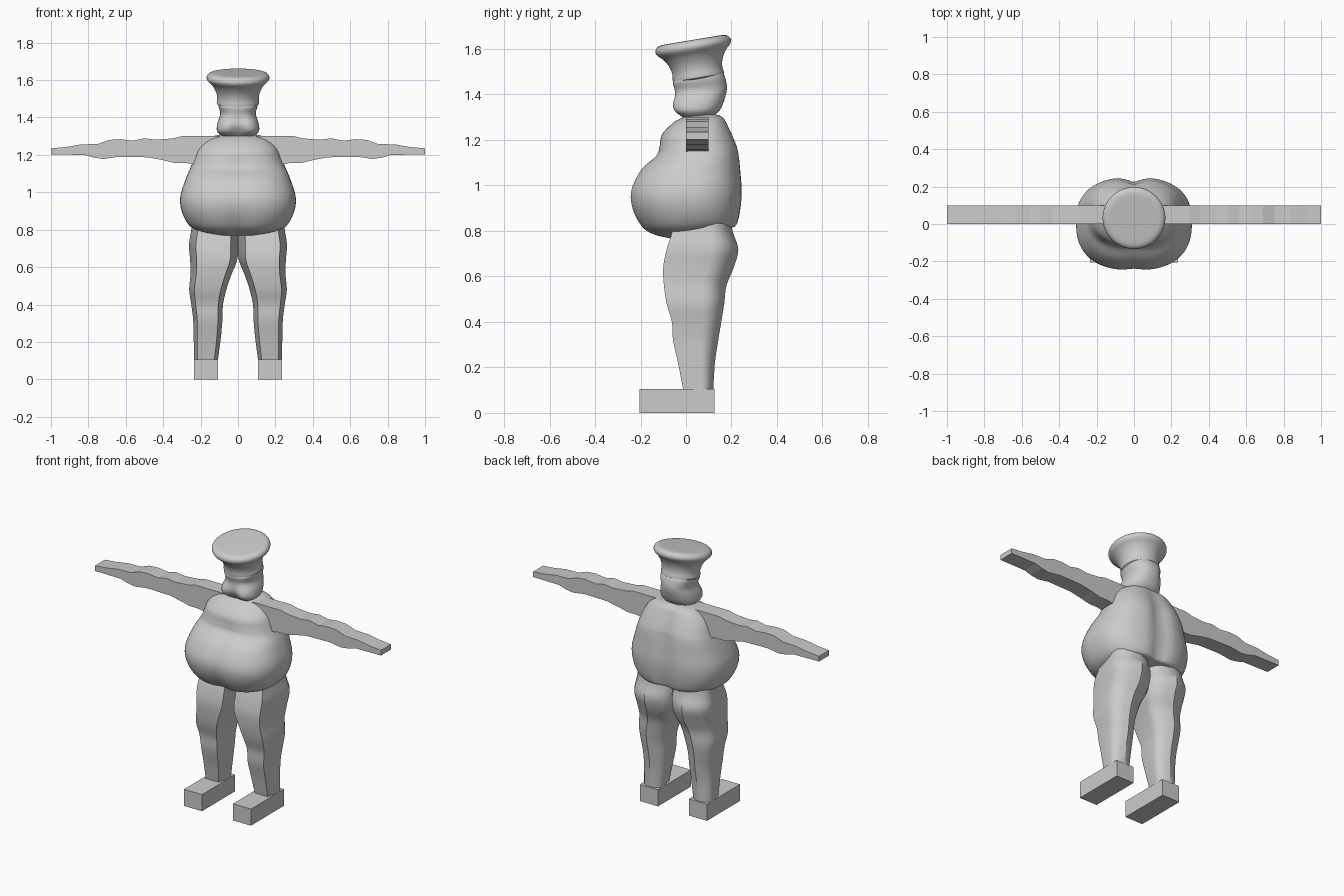
import bpy, bmesh, math

if "Cube" in bpy.data.objects:
    bpy.data.objects.remove(bpy.data.objects["Cube"])


def make(name, verts, faces, angle=None, mirror=False):
    me = bpy.data.meshes.new(name)
    me.from_pydata(verts, [], faces)
    bm = bmesh.new()
    bm.from_mesh(me)
    bmesh.ops.recalc_face_normals(bm, faces=bm.faces)
    bm.to_mesh(me)
    bm.free()
    if angle:
        me.polygons.foreach_set("use_smooth", [True] * len(me.polygons))
        me.set_sharp_from_angle(angle=math.radians(angle))
    ob = bpy.data.objects.new(name, me)
    bpy.context.collection.objects.link(ob)
    if mirror:
        ob.modifiers.new("Mirror", 'MIRROR').use_mirror_merge = False
    return ob


def spline(rows, steps):
    # Catmull-Rom through all row values
    out = []
    for i in range(len(rows) - 1):
        a, b = rows[max(i - 1, 0)], rows[i]
        c, d = rows[i + 1], rows[min(i + 2, len(rows) - 1)]
        for s in range(steps):
            t = s / steps
            out.append([q + .5 * t * (r - p + t * (2*p - 5*q + 4*r - w + t * (3*(q - r) + w - p)))
                        for p, q, r, w in zip(a, b, c, d)])
    return out + [list(rows[-1])]


def skin(name, rings, angle, mirror=False):
    n = len(rings[0])
    verts = [v for ring in rings for v in ring]
    faces = [(k*n + i, k*n + (i + 1) % n, k*n + n + (i + 1) % n, k*n + n + i)
             for k in range(len(rings) - 1) for i in range(n)]
    faces += [tuple(range(n)), tuple(range(len(verts) - n, len(verts)))]
    return make(name, verts, faces, angle, mirror)


def blob_ring(row, mid, power, n=64):
    # rounded section with a soft cleft at the front and back
    zf, zb, hw, yf, yb, cf, cb = row
    ym = yf + (yb - yf) * mid
    ring = []
    for i in range(n):
        a = 2 * math.pi * i / n
        c, s = math.cos(a), math.sin(a)
        x = hw * math.copysign(abs(c) ** (2 / power), c)
        d = abs(s) ** (2 / power)
        dip = math.exp(-(x / .05) ** 2)
        y = ym + (yb - ym) * d if s > 0 else ym - (ym - yf) * d
        z = zf + (zb - zf) * (y - yf) / (yb - yf)
        y += cf * dip if s < 0 else -cb * dip
        ring.append((x, y, z))
    return ring


# torso with hanging belly: front z, back z, half width, front y, back y, clefts
torso = [(1.305, 1.315, .08, 0, .12, 0, 0),
         (1.28, 1.30, .155, -.05, .165, 0, .005),
         (1.225, 1.25, .21, -.105, .195, 0, .012),
         (1.17, 1.175, .238, -.12, .228, .005, .02),
         (1.13, 1.13, .255, -.135, .238, .008, .025),
         (1.07, 1.07, .28, -.2, .244, .008, .025),
         (.98, .98, .308, -.244, .25, .008, .025),
         (.90, .91, .303, -.24, .246, .012, .025),
         (.82, .85, .27, -.2, .236, .02, .025),
         (.785, .82, .225, -.15, .222, .02, .02),
         (.768, .815, .15, -.085, .19, .02, .01)]
skin("torso", [blob_ring(r, .52, 2.5) for r in spline(torso, 5)], 40)

# head with two jowls
head = [(1.47, 1.50, .10, -.05, .16, 0, 0),
        (1.45, 1.475, .105, -.057, .172, 0, 0),
        (1.41, 1.43, .095, -.052, .18, .004, 0),
        (1.36, 1.38, .11, -.075, .17, .025, 0),
        (1.325, 1.33, .112, -.068, .148, .035, 0),
        (1.30, 1.30, .085, -.03, .11, .02, 0)]
skin("head", [blob_ring(r, .5, 2.3) for r in spline(head, 5)], 40)

# flared hat, leaning forward
hat_profile = [(.09, -.01), (.113, .0), (.111, .03), (.118, .065), (.138, .10),
               (.160, .122), (.168, .138), (.163, .155), (.145, .166), (.115, .168)]
hat = skin("hat", [[(r * math.cos(2*math.pi*i/48), r * math.sin(2*math.pi*i/48), z)
                    for i in range(48)] for r, z in spline(hat_profile, 3)], 40)
hat.location = (0, .055, 1.474)
hat.rotation_euler = (math.radians(9.5), 0, 0)

# legs: z, inner x, outer x, front y, back y
leg = [(.90, -.0, .24, -.04, .19), (.80, .0, .25, -.06, .205), (.72, .0, .262, -.085, .23),
       (.64, .004, .256, -.1, .21), (.56, .035, .254, -.097, .178), (.48, .062, .261, -.085, .168),
       (.40, .08, .25, -.062, .155), (.32, .083, .24, -.057, .142), (.22, .092, .237, -.035, .127),
       (.10, .108, .235, -.012, .12)]


def leg_ring(row):
    # flat front, flat sides, rounded back with a slight centre ridge
    z, xi, xo, yf, yb = row
    w, d = xo - xi, yb - yf
    pts = [(.15, 0), (.86, 0), (1, .62), (.98, .74), (.88, .86), (.72, .94), (.5, 1),
           (.28, .94), (.12, .86), (.02, .74), (0, .62)]
    return [(xi + u * w, yf + v * d, z) for u, v in pts]


skin("leg", [leg_ring(r) for r in spline(leg, 4)], 32, True)


def slab(name, outline, axis, a, b):
    # straight extrusion of a 2D outline
    put = (lambda p, h: (p[0], h, p[1])) if axis == 'y' else (lambda p, h: (p[0], p[1], h))
    skin(name, [[put(p, h) for p in outline] for h in (a, b)], None, True)


# arms: flat extruded silhouettes
arm = [(.1, 1.30), (.30, 1.30), (.35, 1.288), (.44, 1.281), (.50, 1.289), (.56, 1.276),
       (.63, 1.284), (.69, 1.28), (.75, 1.258), (.84, 1.256), (.92, 1.242), (1, 1.235),
       (1, 1.202), (.82, 1.2), (.77, 1.185), (.72, 1.178), (.64, 1.19), (.48, 1.187),
       (.40, 1.172), (.34, 1.157), (.28, 1.157), (.2, 1.143), (.1, 1.143)]
slab("arm", arm, 'y', 0, .1)

# feet: plain blocks
slab("foot", [(.108, -.205), (.234, -.205), (.234, .125), (.108, .125)], 'z', 0, .105)
